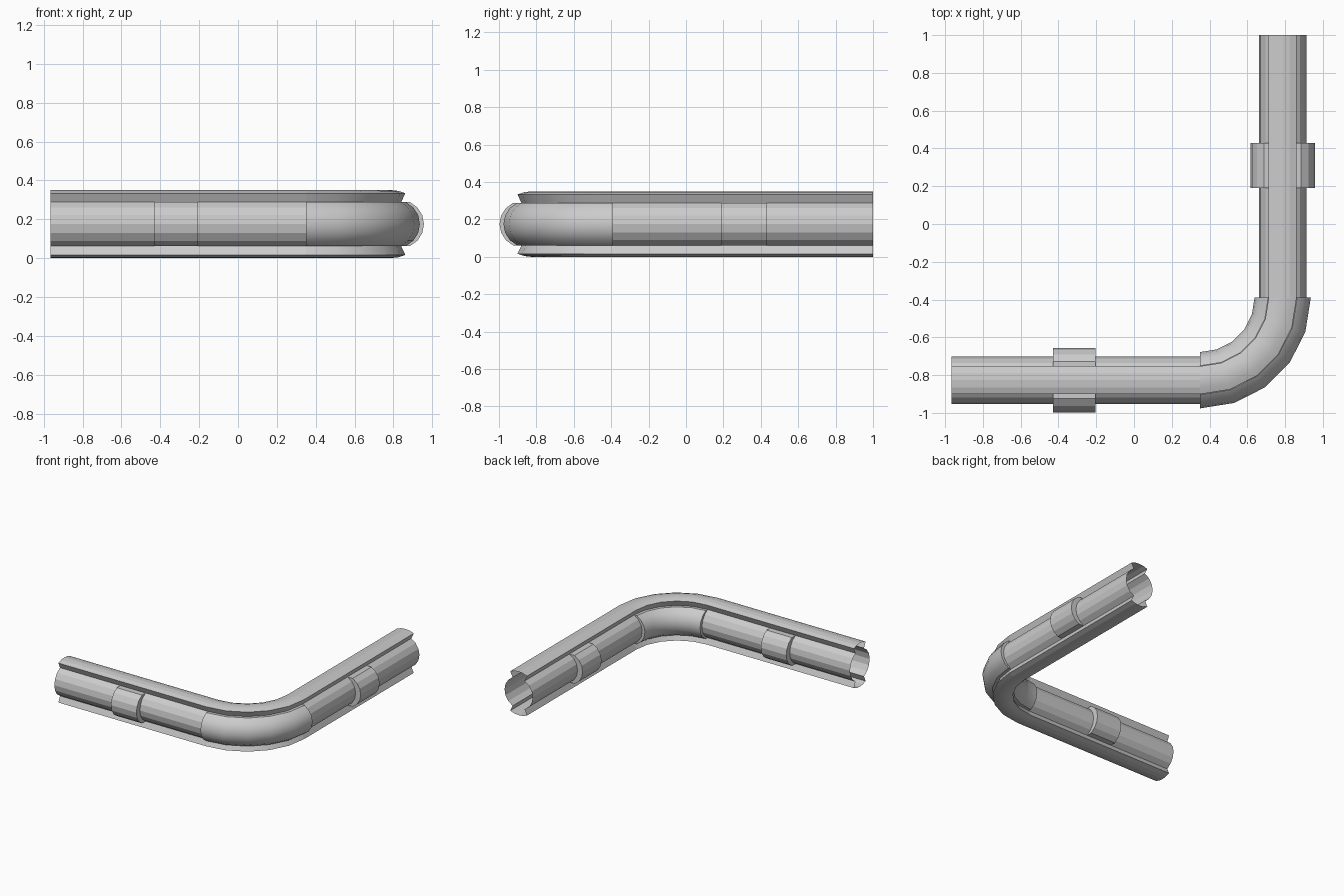
import bpy, bmesh
from math import sin, cos, radians
from mathutils import Vector

if "Cube" in bpy.data.objects:
    bpy.data.objects.remove(bpy.data.objects["Cube"])

MID_Z = 0.175            # pipe axis height
R_CAP, R_SIDE = 0.175, 0.125
YA, XB = -0.827, 0.787   # axes of the two legs
BEND = Vector((0.35, -0.39, 0))
BR = XB - BEND.x         # bend radius


def arc(r, a0, a1, n, dx=0.0):
    """Points (lateral, height) along an arc, optionally shifted sideways."""
    out = []
    for i in range(n + 1):
        a = radians(a0 + (a1 - a0) * i / n)
        out.append((r * cos(a) + dx, r * sin(a)))
    return out


def side(s, off):
    """Side arc: s=-1 left half, s=1 right half."""
    return arc(R_SIDE, 115, 245, 6, -off) if s < 0 else arc(R_SIDE, 295, 425, 6, off)


def side_with_roots(s, off):
    base = side(s, 0)
    return [base[0]] + side(s, off) + [base[-1]] if off else base


def section(off):
    """Closed section: raised cap strips above and below, round sides between."""
    return (arc(R_CAP, 65, 115, 4) + side_with_roots(-1, off)
            + arc(R_CAP, 245, 295, 4) + side_with_roots(1, off))


def place(frame, p):
    (x, y), deg = frame
    a = radians(deg)
    # positive lateral points to the right of the path direction
    return Vector((x + sin(a) * p[0], y - cos(a) * p[0], MID_Z + p[1]))


def strip(bm, rows, closed):
    vs = [[bm.verts.new(p) for p in row] for row in rows]
    n = len(vs[0])
    for r0, r1 in zip(vs, vs[1:]):
        for i in range(n if closed else n - 1):
            j = (i + 1) % n
            bm.faces.new((r0[i], r0[j], r1[j], r1[i]))


def sweep(bm, frames, prof, closed):
    strip(bm, [[place(f, p) for p in prof] for f in frames], closed)


def end_walls(bm, frames, s, off):
    """Crescent walls where a widened side meets the plain pipe."""
    for f in (frames[0], frames[-1]):
        strip(bm, [[place(f, p) for p in side(s, o)] for o in (0, off)], False)


def finish(name, bm, smooth=False):
    bmesh.ops.remove_doubles(bm, verts=bm.verts, dist=1e-5)
    bmesh.ops.recalc_face_normals(bm, faces=bm.faces)
    me = bpy.data.meshes.new(name)
    bm.to_mesh(me)
    bm.free()
    ob = bpy.data.objects.new(name, me)
    bpy.context.collection.objects.link(ob)
    if smooth:
        bpy.ops.object.select_all(action='DESELECT')
        ob.select_set(True)
        bpy.context.view_layer.objects.active = ob
        bpy.ops.object.shade_smooth_by_angle(angle=radians(35))
    return ob


def on_a(x):
    return ((x, YA), 0)


def on_b(y):
    return ((XB, y), 90)


# straight legs, open at the ends
for name, frames in (("pipe_leg_left", [on_a(-0.965), on_a(BEND.x)]),
                     ("pipe_leg_back", [on_b(BEND.y), on_b(1.0)])):
    bm = bmesh.new()
    sweep(bm, frames, section(0), True)
    finish(name, bm)

# elbow with widened sides
bend = []
for i in range(6):
    d = 18 * i
    a = radians(d)
    bend.append(((BEND.x + BR * sin(a), BEND.y - BR * cos(a)), d))
bm = bmesh.new()
sweep(bm, bend, section(0.024), True)
for s in (-1, 1):
    end_walls(bm, bend, s, 0.024)
finish("pipe_elbow", bm, True)

# coupling collars on both sides of each leg
for name, frames in (("coupling_left", [on_a(-0.43), on_a(-0.205)]),
                     ("coupling_back", [on_b(0.19), on_b(0.43)])):
    bm = bmesh.new()
    for s in (-1, 1):
        sweep(bm, frames, side_with_roots(s, 0.045), False)
        end_walls(bm, frames, s, 0.045)
    finish(name, bm)
